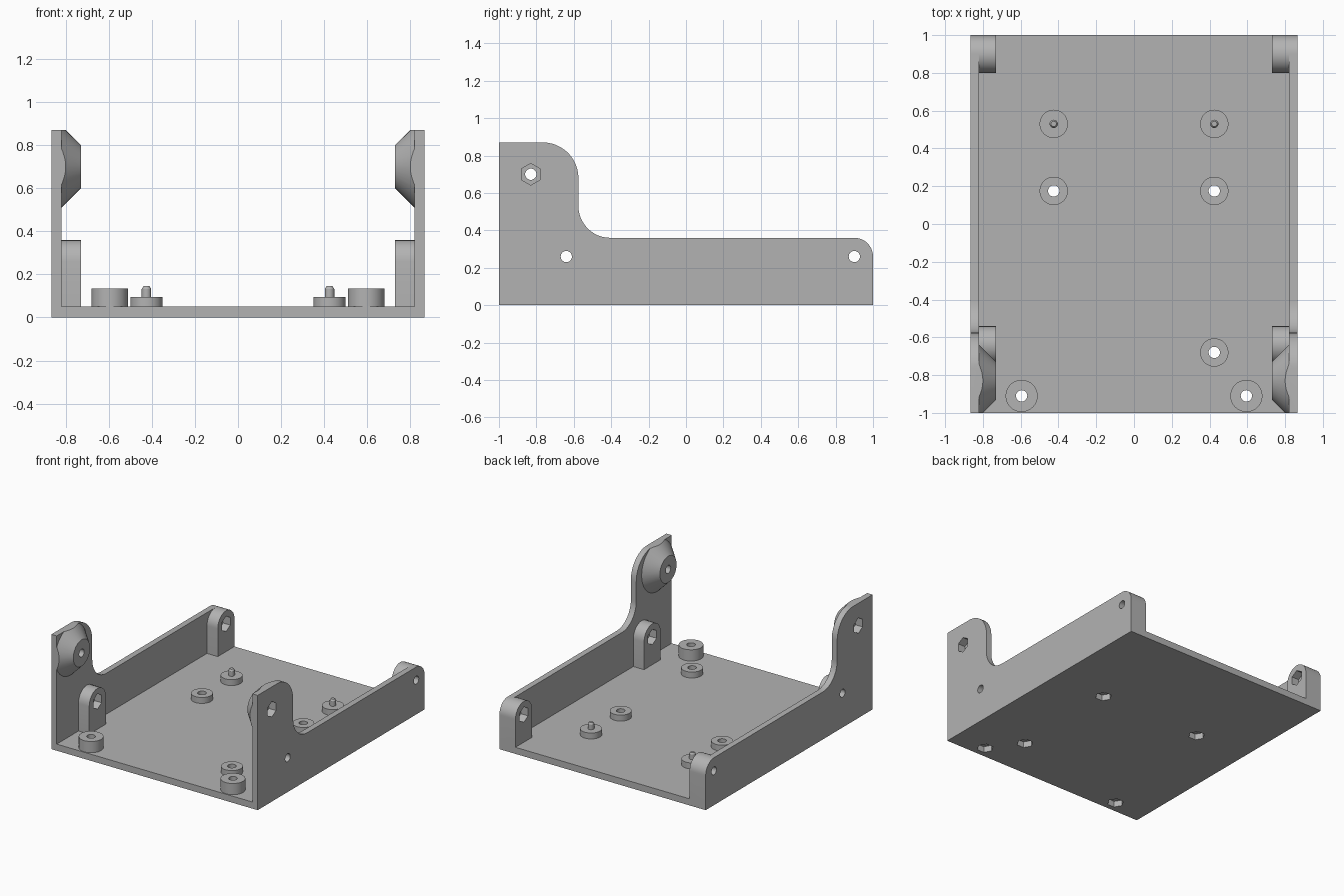
import bpy, bmesh
from math import sin, cos, pi, radians

cube = bpy.data.objects.get("Cube")
if cube:
    bpy.data.objects.remove(cube)

grey = bpy.data.materials.new("plain grey")
grey.use_nodes = True
COLOUR = (0.45, 0.45, 0.45, 1)
grey.diffuse_color = COLOUR
grey.node_tree.nodes["Principled BSDF"].inputs["Base Color"].default_value = COLOUR


def arc(cu, cv, r, start, end, n=12):
    angles = [radians(start + (end - start) * i / n) for i in range(n + 1)]
    return [(cu + r * cos(a), cv + r * sin(a)) for a in angles]


def ring(cu, cv, r, n=32, phase=0):
    return arc(cu, cv, r, phase, phase + 360, n)[:-1]


def loft(name, axis, *sections):
    """Solid through (outline, position) sections stacked along an axis."""
    place = {"x": lambda u, v, p: (p, u, v),
             "y": lambda u, v, p: (u, p, v),
             "z": lambda u, v, p: (u, v, p)}[axis]
    bm = bmesh.new()
    loops = [[bm.verts.new(place(u, v, p)) for u, v in pts] for pts, p in sections]
    for a, b in zip(loops, loops[1:]):
        for i in range(len(a)):
            j = (i + 1) % len(a)
            bm.faces.new((a[i], a[j], b[j], b[i]))
    bm.faces.new(loops[0])
    bm.faces.new(loops[-1])
    bmesh.ops.recalc_face_normals(bm, faces=bm.faces)
    mesh = bpy.data.meshes.new(name)
    bm.to_mesh(mesh)
    bm.free()
    mesh.materials.append(grey)
    obj = bpy.data.objects.new(name, mesh)
    bpy.context.collection.objects.link(obj)
    return obj


def combine(body, tool, operation):
    mod = body.modifiers.new(operation, "BOOLEAN")
    mod.operation, mod.solver, mod.object = operation, "EXACT", tool
    graph = bpy.context.evaluated_depsgraph_get()
    mesh = bpy.data.meshes.new_from_object(body.evaluated_get(graph))
    body.modifiers.clear()
    body.data = mesh
    bpy.data.objects.remove(tool)


# Main dimensions
OUT, WALL, PAD, FLOOR = 0.865, 0.82, 0.73, 0.05
BOLT_Y, BOLT_Z = -0.83, 0.70
POST_Z, FRONT_POST, BACK_POST = 0.26, -0.64, 0.9
HOLE, HEX = 0.03, 0.058

# U-shaped channel: floor with two side walls
tray = loft("tray", "y", *[
    ([(-OUT, 0), (OUT, 0), (OUT, 1), (WALL, 1), (WALL, FLOOR),
      (-WALL, FLOOR), (-WALL, 1), (-OUT, 1)], y) for y in (-1.2, 1.2)])

# Conical bolt pads and round-topped posts inside the walls
front_outline = arc(FRONT_POST, POST_Z, 0.1, 0, 180) + [(-0.74, 0.03), (-0.54, 0.03)]
back_outline = arc(BACK_POST, POST_Z, 0.1, 90, 180) + [(0.8, 0.03), (1.1, 0.03), (1.1, 0.36)]
for s in (1, -1):
    combine(tray, loft("bolt_pad", "x",
                       (ring(BOLT_Y, BOLT_Z, 0.1, 48), s * PAD),
                       (ring(BOLT_Y, BOLT_Z, 0.21, 48), s * 0.84)), "UNION")
    for outline in (front_outline, back_outline):
        combine(tray, loft("post", "x", (outline, s * PAD), (outline, s * 0.845)), "UNION")

# Trim everything to the stepped, rounded side outline
side = ([(-1, -0.1), (1, -0.1)] + arc(0.9, 0.26, 0.1, 0, 90)
        + arc(-0.405, 0.53, 0.17, 270, 180)
        + arc(-0.765, 0.68, 0.19, 0, 90) + [(-1, 0.87)])
combine(tray, loft("side_outline", "x", (side, -1), (side, 1)), "INTERSECT")

# Floor bosses: x, y, radius, top height, drilled
bosses = [(0.425, -0.68, 0.075, 0.095, True)]
for s in (1, -1):
    bosses += [(s * 0.425, 0.175, 0.075, 0.095, True),
               (s * 0.425, 0.53, 0.075, 0.095, False),
               (s * 0.595, -0.91, 0.085, 0.135, True)]
for x, y, r, top, drilled in bosses:
    combine(tray, loft("boss", "z", (ring(x, y, r), 0.03), (ring(x, y, r), top)), "UNION")
    if drilled:
        # Screw hole with a hexagonal nut pocket underneath
        for outline, low, high in ((ring(x, y, HOLE), -0.1, 0.2),
                                   (ring(x, y, HEX, 6), -0.1, 0.045)):
            combine(tray, loft("drill", "z", (outline, low), (outline, high)), "DIFFERENCE")
    else:
        # Locating pin with a chamfered tip
        loft("locating_pin", "z", (ring(x, y, 0.022, 20), 0.09),
             (ring(x, y, 0.022, 20), 0.133), (ring(x, y, 0.014, 20), 0.145))

# Side holes: nut pockets outside on the bolt pads, inside on the posts
for s in (1, -1):
    for y, z, low, high in ((BOLT_Y, BOLT_Z, 0.805, 0.95),
                            (FRONT_POST, POST_Z, 0.6, 0.79),
                            (BACK_POST, POST_Z, 0.6, 0.79)):
        for outline, a, b in ((ring(y, z, HOLE), 0.6, 0.95),
                              (ring(y, z, HEX, 6, 90), low, high)):
            combine(tray, loft("drill", "x", (outline, s * a), (outline, s * b)), "DIFFERENCE")

# Smooth curved faces, keep edges sharp
bpy.ops.object.select_all(action="DESELECT")
for obj in bpy.context.collection.objects:
    if obj.type == "MESH" and obj.name.startswith(("tray", "locating_pin")):
        obj.select_set(True)
        bpy.context.view_layer.objects.active = obj
bpy.ops.object.shade_smooth_by_angle(angle=radians(30))
